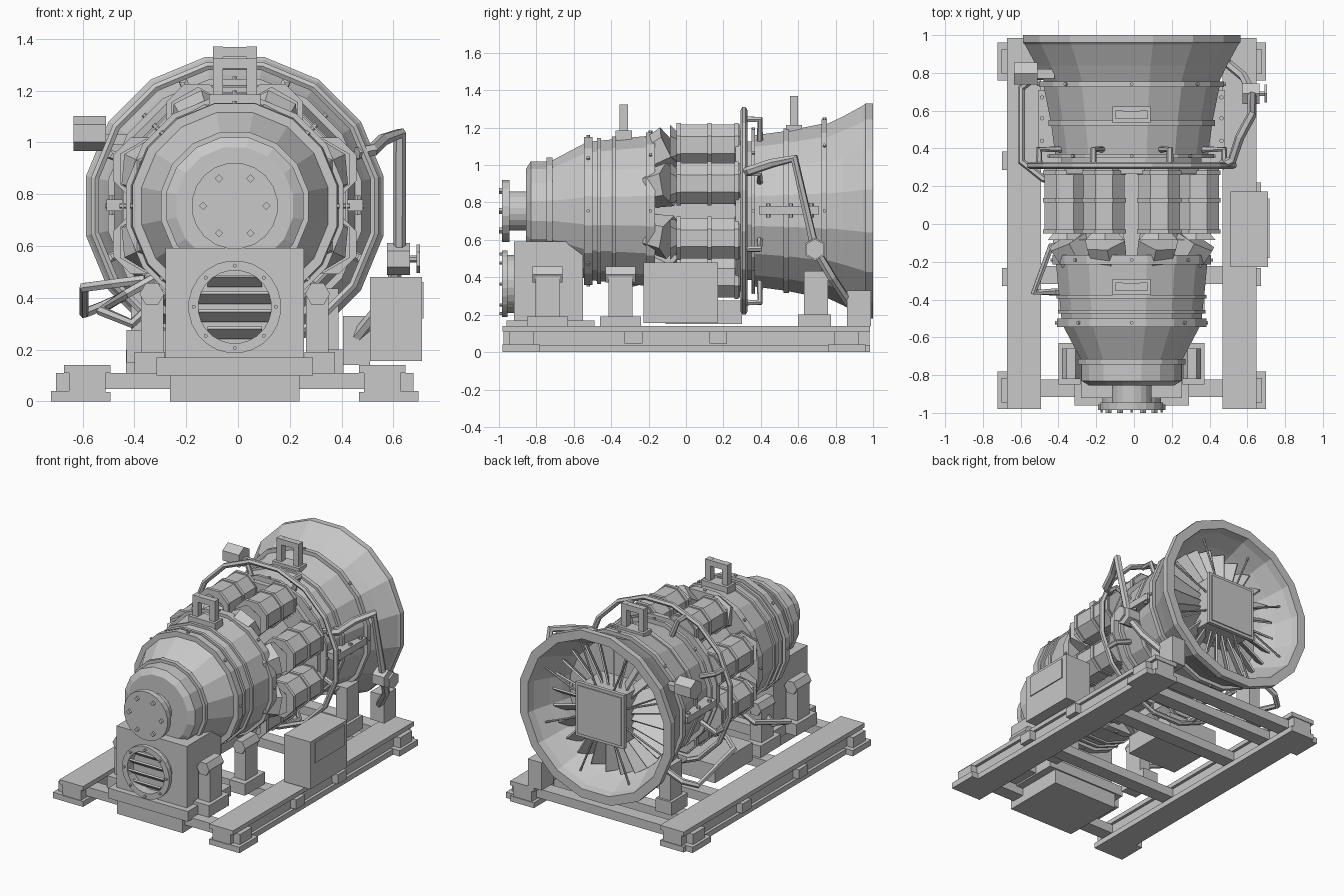
import bpy, bmesh, math
from mathutils import Matrix, Vector

if "Cube" in bpy.data.objects:
    bpy.data.objects.remove(bpy.data.objects["Cube"])

CX, CZ = -0.0125, 0.755          # main shaft axis
grey = bpy.data.materials.new("machine_grey")
grey.diffuse_color = (0.58, 0.58, 0.58, 1)
grey.use_nodes = True
grey.node_tree.nodes["Principled BSDF"].inputs["Base Color"].default_value = grey.diffuse_color


def finish(name, bm):
    bmesh.ops.recalc_face_normals(bm, faces=bm.faces)
    me = bpy.data.meshes.new(name)
    bm.to_mesh(me)
    bm.free()
    me.materials.append(grey)
    ob = bpy.data.objects.new(name, me)
    bpy.context.collection.objects.link(ob)
    return ob


def box(bm, x0, x1, y0, y1, z0, z1, m=Matrix()):
    c = Vector(((x0 + x1) / 2, (y0 + y1) / 2, (z0 + z1) / 2))
    s = Matrix.Diagonal((x1 - x0, y1 - y0, z1 - z0, 1))
    bmesh.ops.create_cube(bm, size=1, matrix=m @ Matrix.Translation(c) @ s)


def boxes(name, *dims):
    bm = bmesh.new()
    for d in dims:
        box(bm, *d)
    return finish(name, bm)


def mirrored(bm, x0, x1, *rest):
    """Two boxes either side of the shaft axis."""
    box(bm, CX + x0, CX + x1, *rest)
    box(bm, CX - x1, CX - x0, *rest)


def rod(bm, a, b, r, n=6, r2=None, spin=0.0):
    a, b = Vector(a), Vector(b)
    q = (b - a).to_track_quat('Z', 'Y').to_matrix().to_4x4()
    bmesh.ops.create_cone(bm, cap_ends=True, segments=n, radius1=r, radius2=r if r2 is None else r2,
                          depth=(b - a).length,
                          matrix=Matrix.Translation((a + b) / 2) @ q @ Matrix.Rotation(spin, 4, 'Z'))


def lathe(name, prof, n=16, cz=CZ, closed=False):
    """Spin (y, radius) points round the shaft axis; radius measured to the flats."""
    bm = bmesh.new()
    k = 1 / math.cos(math.pi / n)
    rings = []
    for y, r in prof:
        rings.append([bm.verts.new((CX + r * k * math.cos((i + .5) * math.tau / n), y,
                                    cz + r * k * math.sin((i + .5) * math.tau / n))) for i in range(n)])
    for p, q in list(zip(rings, rings[1:])) + ([(rings[-1], rings[0])] if closed else []):
        for i in range(n):
            j = (i + 1) % n
            bm.faces.new((p[i], p[j], q[j], q[i]))
    if not closed:
        bm.faces.new(rings[0])
        bm.faces.new(rings[-1])
    return finish(name, bm)


def pipe(name, paths, r=0.018):
    cu = bpy.data.curves.new(name + "_path", 'CURVE')
    cu.dimensions = '3D'
    cu.bevel_depth, cu.bevel_resolution, cu.use_fill_caps = r, 1, True
    for pts, cyclic in paths:
        sp = cu.splines.new('POLY')
        sp.points.add(len(pts) - 1)
        for p, co in zip(sp.points, pts):
            p.co = (*co, 1)
        sp.use_cyclic_u = cyclic
        sp.use_smooth = False
    cu.materials.append(grey)
    ob = bpy.data.objects.new(name, cu)
    bpy.context.collection.objects.link(ob)


def polar(r, a, y):
    return Vector((CX + r * math.cos(a), y, CZ + r * math.sin(a)))


# ---- casings
lathe("front_flange", [(-.985, .165), (-.945, .165), (-.945, .105), (-.84, .105)], n=20)
lathe("compressor_casing", [
    (-.855, .225), (-.83, .265), (-.745, .265), (-.745, .285), (-.715, .285), (-.715, .27),
    (-.545, .36), (-.545, .395), (-.5, .395), (-.5, .372), (-.475, .374), (-.475, .39),
    (-.455, .39), (-.455, .376), (-.395, .382), (-.395, .397), (-.375, .397), (-.375, .385),
    (-.215, .4), (-.215, .42), (-.165, .42), (-.165, .3)])
lathe("combustor_core", [(-.17, .28), (.32, .28)])
lathe("turbine_casing", [
    (.265, .28), (.265, .43), (.3, .43), (.3, .37), (.35, .37), (.35, .435), (.37, .435), (.37, .405),
    (.52, .425), (.52, .44), (.55, .44), (.55, .43), (.725, .465), (.725, .49),
    (.755, .49), (.755, .465), (.84, .505), (.95, .565), (.96, .575), (1, .575),
    (1, .515), (.95, .505), (.84, .46), (.76, .42), (.7, .40), (.7, .15)])

# ---- flange bolts
bm = bmesh.new()
for y, r in [(-.523, .395), (-.19, .42), (.36, .435), (.74, .49)]:
    for i in range(8):
        a = i * math.tau / 8
        rod(bm, polar(r - .01, a, y), polar(r + .01, a, y), .01)
for i in range(6):
    a = i * math.tau / 6
    rod(bm, polar(.122, a, -1), polar(.122, a, -.98), .016, 4)
for i in range(8):
    a = (i + .5) * math.tau / 8 + math.pi / 8
    p = polar(.159, a, 0) - Vector((0, 0, CZ - .365))
    rod(bm, p + Vector((0, -.998, 0)), p + Vector((0, -.97, 0)), .008)
finish("bolts", bm)

# ---- combustor cans with bands and transition ducts
cans, ducts = bmesh.new(), bmesh.new()
for i in range(8):
    a = (i + .5) * math.tau / 8
    s = math.pi / 8
    rod(cans, polar(.382, a, -.05), polar(.382, a, .29), .118, 8, spin=s)
    for y in (-.05, .115, .26):
        rod(cans, polar(.382, a, y), polar(.382, a, y + .022), .127, 8, spin=s)
    rod(ducts, polar(.37, a, -.045), polar(.37, a, -.085), .08, 6, .118)
    rod(ducts, polar(.37, a, -.085), polar(.315, a, -.18), .118, 6, .105)
finish("combustor_cans", cans)
finish("transition_ducts", ducts)

# ---- exhaust blades, struts and centre block
bm = bmesh.new()
for i in range(24):
    m = (Matrix.Translation((CX, .80, CZ)) @ Matrix.Rotation(i * math.tau / 24, 4, 'Y')
         @ Matrix.Rotation(math.radians(35), 4, 'Z') @ Matrix.Translation((0, 0, .15)))
    box(bm, -.006, .006, -.055, .055, 0, .285, m)
finish("exhaust_blades", bm)
bm = bmesh.new()
for i in range(8):
    a = (i + .5) * math.tau / 8
    rod(bm, polar(.15, a, .9), polar(.51, a, .9), .007)
finish("exhaust_struts", bm)
boxes("exhaust_block", (CX - .165, CX + .165, .7, .93, CZ - .165, CZ + .165),
      (CX - .185, CX + .185, .93, .955, CZ - .185, CZ + .185),
      (CX - .165, CX + .165, .955, .962, CZ - .165, CZ + .165))

# ---- split line flanges along the turbine sides
bm = bmesh.new()
mirrored(bm, .38, .495, .39, .71, .735, .78)
for y in (.44, .56, .67):
    for s in (-1, 1):
        rod(bm, (CX + s * .475, y, .72), (CX + s * .475, y, .795), .012)
finish("split_flanges", bm)

# ---- lifting lugs
for name, y, z, top in [("front_lug", -.333, 1.12, 1.325), ("rear_lug", .578, 1.15, 1.37)]:
    boxes(name, (CX - .1, CX + .1, y - .043, y + .043, z, z + .065),
          (CX - .085, CX - .045, y - .022, y + .022, z + .06, top),
          (CX + .045, CX + .085, y - .022, y + .022, z + .06, top),
          (CX - .046, CX + .046, y - .021, y + .021, top - .04, top - .001))

# ---- fuel ring, its feeds and the side pipes
ring = [polar(.55, (i + .5) * math.tau / 16, .31) for i in range(16)]
feeds = []
for i in range(8):
    a = (i + .5) * math.tau / 8
    feeds.append(([polar(r, a, y) for r, y in ((.53, .31), (.53, .395), (.38, .395))], False))
pipe("fuel_ring", [(ring, True)] + feeds)
pipe("right_pipe", [([(.46, .31, .96), (.52, .34, .97), (.56, .46, 1.01), (.625, .58, 1.035),
                      (.625, .69, .55), (.58, .78, .40), (.46, .88, .25)], False)], .025)
pipe("left_pipe", [([(-.36, .22, .47), (-.48, .24, .455), (-.595, .33, .44), (-.595, .72, .34),
                     (-.52, .78, .37), (-.36, .79, .44)], False),
                   ([(-.28, -.1, .5), (-.44, -.12, .41), (-.53, -.36, .35),
                     (-.41, -.36, .30), (-.28, -.36, .42)], False)], .02)

# ---- valve with hand wheel
bm = bmesh.new()
rod(bm, (.575, .69, .55), (.665, .69, .55), .062)
rod(bm, (.66, .69, .55), (.695, .69, .55), .013)
rod(bm, (.69, .69, .55), (.704, .69, .55), .055, 6)
finish("valve", bm)

# ---- sensor canister and rear drain box
bm = bmesh.new()
rod(bm, (-.635, .797, 1.035), (-.51, .797, 1.035), .068, 6)
finish("sensor_canister", bm)
boxes("canister_bracket", (-.53, -.42, .77, .82, .99, 1.03))
boxes("drain_box", (.405, .51, .86, .99, .14, .33))

# ---- control cabinet with raised panel
boxes("control_cabinet", (.51, .71, -.228, .172, .155, .48), (.70, .717, -.18, .135, .32, .46))

# ---- intake box, round duct and slats
bm = bmesh.new()
side = [(-.92, .165), (-.92, .592), (-.635, .592), (-.55, .52), (-.55, .165)]
ends = [[bm.verts.new((CX + x, y, z)) for y, z in side] for x in (-.267, .267)]
for e in ends:
    bm.faces.new(e)
for i in range(5):
    j = (i + 1) % 5
    bm.faces.new((ends[0][i], ends[0][j], ends[1][j], ends[1][i]))
finish("intake_box", bm)
lathe("intake_duct", [(-.985, .178), (-.955, .178), (-.955, .155), (-.91, .155), (-.91, .14), (-.985, .14)],
      n=24, cz=.365, closed=True)
bm = bmesh.new()
for dz in (-.1, -.035, .035, .1):
    w = math.sqrt(.145 ** 2 - dz ** 2)
    m = Matrix.Translation((CX, -.95, .365 + dz)) @ Matrix.Rotation(math.radians(50), 4, 'X')
    box(bm, -w, w, -.006, .006, -.03, .03, m)
finish("intake_slats", bm)
boxes("intake_base", (CX - .303, CX + .303, -.96, -.49, .1, .17),
      (CX - .25, CX + .25, -.94, -.5, 0, .1))

# ---- support pedestals
bm = bmesh.new()
for y0, y1 in ((-.82, -.66), (-.43, -.27)):
    mirrored(bm, .27, .387, y0 - .03, y1 + .03, .11, .19)
    mirrored(bm, .275, .362, y0 + .015, y1 - .015, .19, .41)
    for s in (-1, 1):
        rod(bm, (CX + s * .32, y0, .415), (CX + s * .32, y1, .415), .048, 6, spin=math.pi / 6)
mirrored(bm, .3, .42, .6, .775, .11, .2)
mirrored(bm, .315, .4, .63, .76, .2, .435)
finish("pedestals", bm)
boxes("oil_pan", (-.43, -.05, -.11, .3, .15, .275))

# ---- skid frame: I-beam rails, cross beams, brackets
bm = bmesh.new()
mirrored(bm, .48, .66, -.98, .985, .11, .14)
mirrored(bm, .5, .64, -.975, .98, .035, .112)
mirrored(bm, .48, .66, -.98, .985, 0, .037)
finish("skid_rails", bm)
bm = bmesh.new()
for y in (-.87, -.27, .34, .69, .88):
    box(bm, CX - .51, CX + .51, y - .047, y + .047, .048, .11)
finish("cross_beams", bm)
bm = bmesh.new()
for y in (-.88, .86):
    mirrored(bm, .63, .71, y - .1, y + .1, 0, .04)
    mirrored(bm, .63, .69, y - .065, y + .065, .04, .11)
mirrored(bm, .63, .685, -.328, -.232, .045, .11)
box(bm, CX + .63, CX + .685, .125, .22, .045, .11)
box(bm, CX - .685, CX - .63, .287, .383, .045, .11)
finish("rail_brackets", bm)
